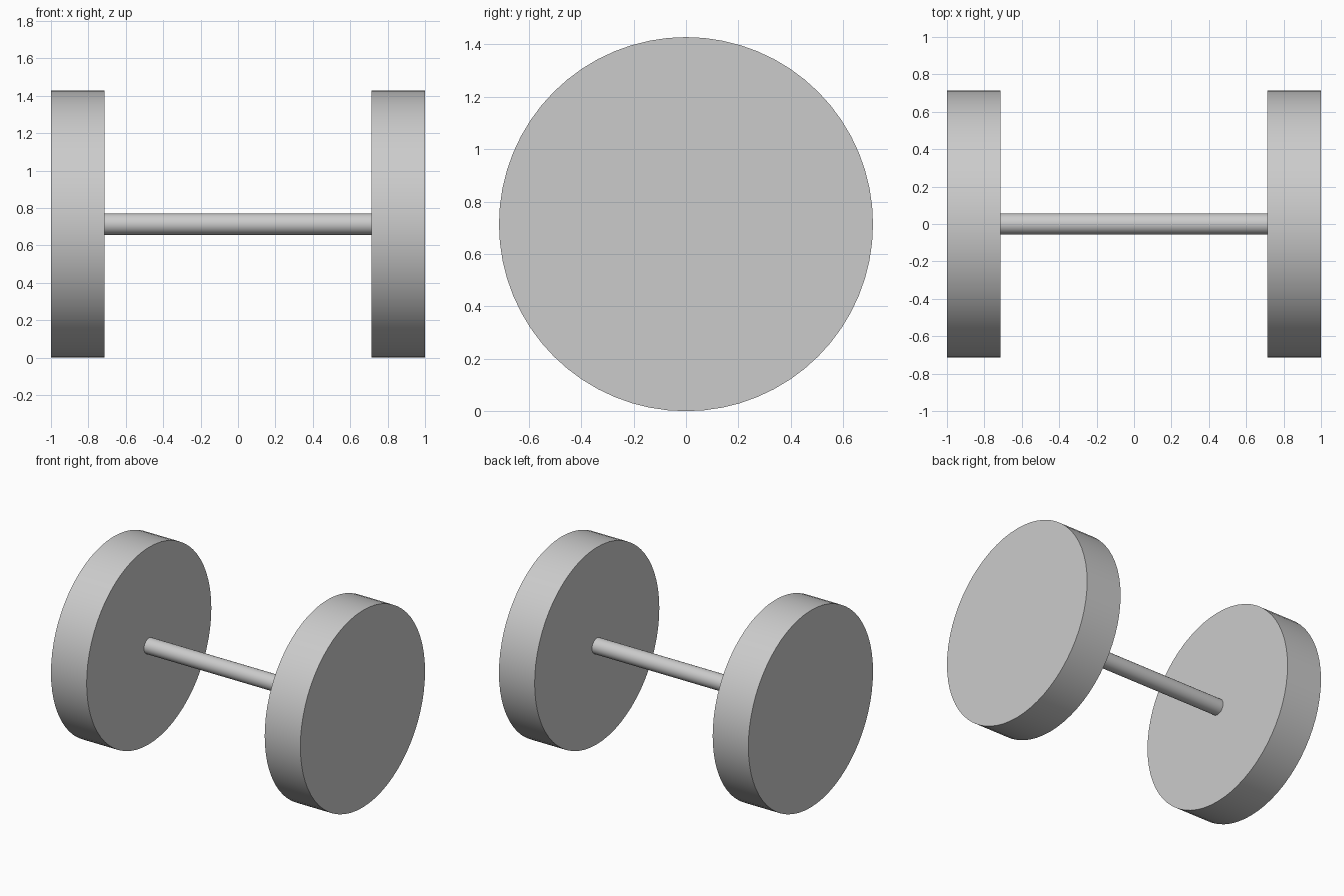
import bpy
from math import pi, radians

cube = bpy.data.objects.get("Cube")
if cube:
    bpy.data.objects.remove(cube, do_unlink=True)

WHEEL_RADIUS = 0.714
WHEEL_WIDTH = 0.286
AXLE_RADIUS = 0.057

grey = bpy.data.materials.new("light grey")
grey.use_nodes = True
colour = (0.6, 0.6, 0.6, 1)
grey.diffuse_color = colour
grey.node_tree.nodes["Principled BSDF"].inputs["Base Color"].default_value = colour


def cylinder(name, x, radius, length, sides):
    """Smooth-sided cylinder lying along the x axis at hub height."""
    bpy.ops.mesh.primitive_cylinder_add(
        vertices=sides, radius=radius, depth=length,
        location=(x, 0, WHEEL_RADIUS), rotation=(0, pi / 2, 0))
    part = bpy.context.object
    part.name = name
    part.data.materials.append(grey)
    bpy.ops.object.shade_smooth_by_angle(angle=radians(30))
    return part


# Wheels
for side, name in ((1, "left_wheel"), (-1, "right_wheel")):
    cylinder(name, side * (1 - WHEEL_WIDTH / 2), WHEEL_RADIUS, WHEEL_WIDTH, 64)

# Axle, ending at the inner faces of the wheels
cylinder("axle", 0, AXLE_RADIUS, 2 * (1 - WHEEL_WIDTH), 32)
